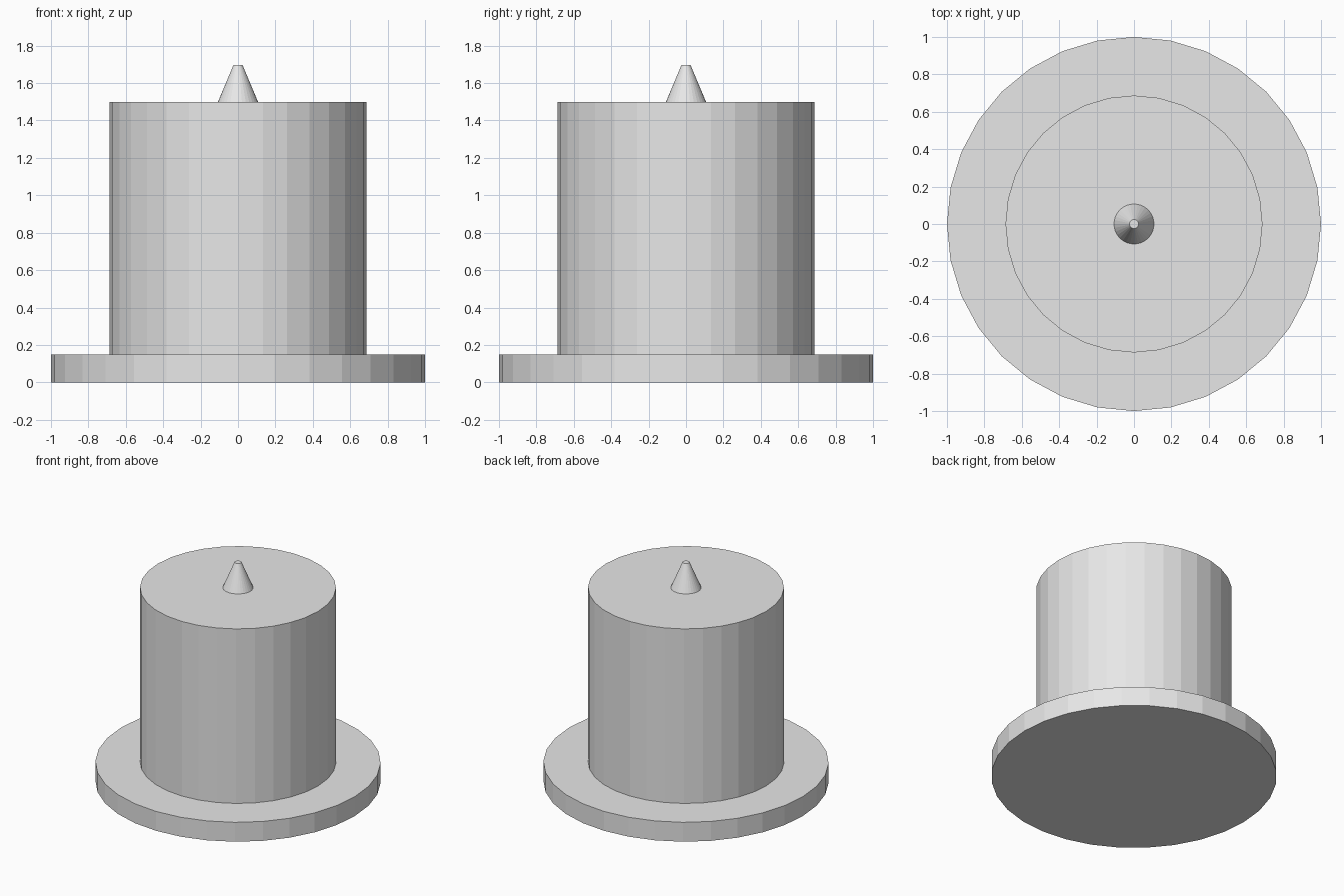
import bpy

if "Cube" in bpy.data.objects:
    bpy.data.objects.remove(bpy.data.objects["Cube"])

SIDES = 32
grey = bpy.data.materials.new("light_grey")
grey.diffuse_color = (0.8, 0.8, 0.8, 1.0)
grey.use_nodes = True
grey.node_tree.nodes["Principled BSDF"].inputs["Base Color"].default_value = grey.diffuse_color


def turned_part(name, z0, z1, r_bottom, r_top):
    """Flat-shaded round part between two heights."""
    bpy.ops.mesh.primitive_cone_add(
        vertices=SIDES, radius1=r_bottom, radius2=r_top,
        depth=z1 - z0, location=(0, 0, (z0 + z1) / 2))
    obj = bpy.context.object
    obj.name = name
    obj.data.materials.append(grey)
    return obj


# Wide disc, tall drum and small tapered tip
turned_part("base_disc", 0.0, 0.15, 1.0, 1.0)
turned_part("drum_body", 0.15, 1.5, 0.687, 0.687)
turned_part("tapered_tip", 1.5, 1.697, 0.107, 0.024)
